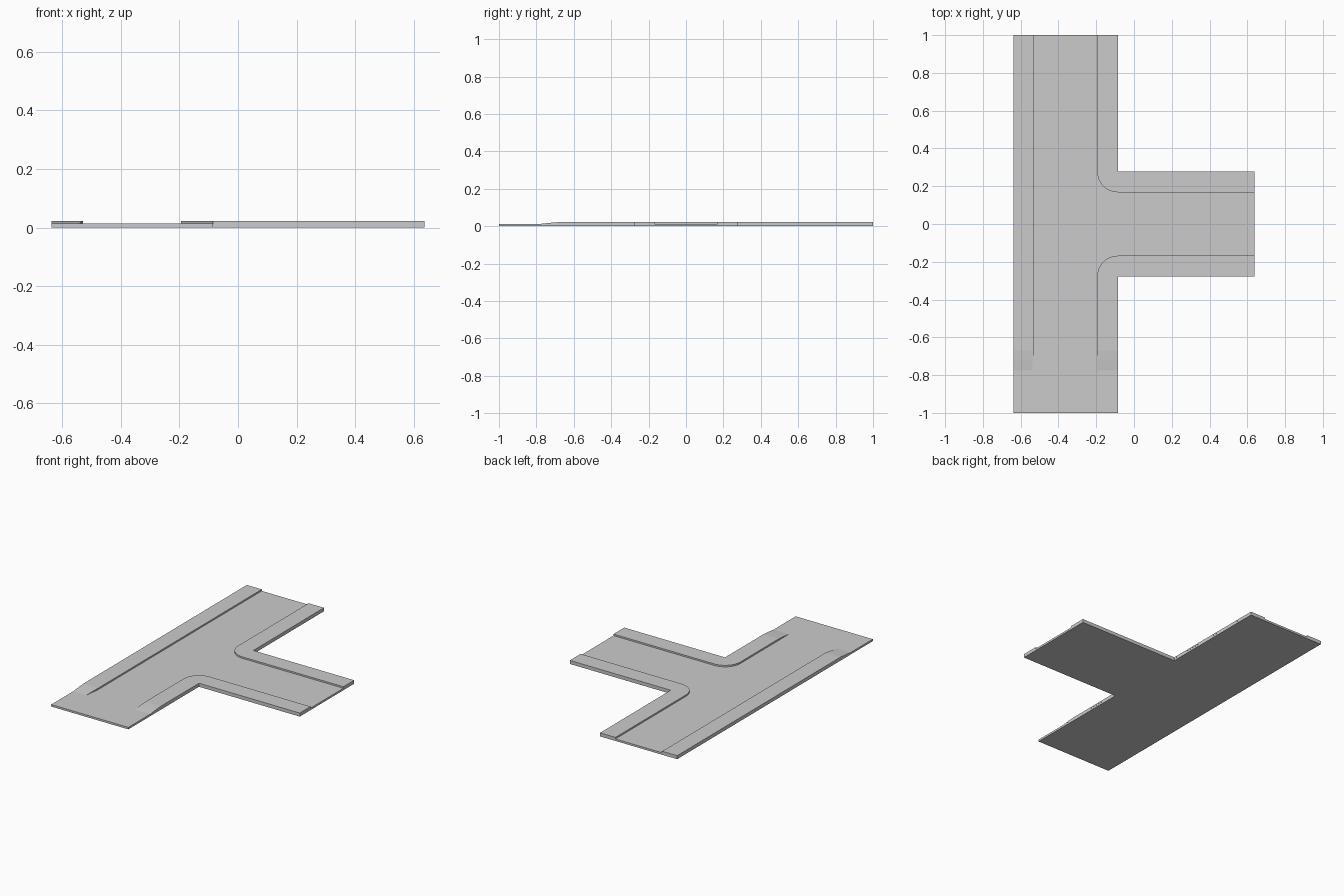
import bpy, bmesh, math

if "Cube" in bpy.data.objects:
    bpy.data.objects.remove(bpy.data.objects["Cube"])

# Shared layout of the junction
X0, X1, X_END = -0.637, -0.085, 0.637      # main strip edges, branch end
KERB_L, KERB_R = -0.53, -0.195             # inner kerb lines of main road
B_OUT, B_IN = 0.278, 0.168                 # branch outer edge and kerb line
ROAD, TOP = 0.013, 0.023                   # road and pavement heights
RAMP = [(-0.67, 1.0), (-0.72, 0.6), (-0.775, 0.0)]  # y, remaining kerb height


def prism(name, outline, z0, z1, ramp=False, bottom=True):
    """Extrude a flat outline; optionally slope its front end to the road."""
    bm = bmesh.new()
    face = bm.faces.new([bm.verts.new((x, y, z0)) for x, y in outline])
    ext = bmesh.ops.extrude_face_region(bm, geom=[face], use_keep_orig=True)
    for v in ext["geom"]:
        if isinstance(v, bmesh.types.BMVert):
            v.co.z = z1
    bmesh.ops.recalc_face_normals(bm, faces=bm.faces[:])
    if ramp:
        for y, _ in RAMP[:-1]:
            geom = bm.verts[:] + bm.edges[:] + bm.faces[:]
            bmesh.ops.bisect_plane(bm, geom=geom, plane_co=(0, y, 0), plane_no=(0, 1, 0))
        for v in bm.verts:
            if v.co.z > z0 + 0.001:
                for y, k in RAMP:
                    if abs(v.co.y - y) < 0.002:
                        v.co.z = z0 + (z1 - z0) * k
    if not bottom:
        low = [f for f in bm.faces if all(abs(v.co.z - z0) < 1e-6 for v in f.verts)]
        bmesh.ops.delete(bm, geom=low, context='FACES')
    bmesh.ops.remove_doubles(bm, verts=bm.verts[:], dist=1e-5)
    mesh = bpy.data.meshes.new(name)
    bm.to_mesh(mesh)
    bm.free()
    obj = bpy.data.objects.new(name, mesh)
    bpy.context.collection.objects.link(obj)
    return obj


def corner_pavement(name, side, y_end, ramp):
    """L-shaped pavement with a rounded inner kerb, side = +1 back or -1 front."""
    r = B_OUT - B_IN
    cx, cy = KERB_R + r, B_OUT
    arc = []
    for i in range(13):
        a = math.pi + i / 12 * math.pi / 2
        arc.append((cx + r * math.cos(a), side * (cy + r * math.sin(a))))
    pts = [(X1, y_end), (KERB_R, y_end)] + arc
    pts += [(X_END, side * B_IN), (X_END, side * B_OUT), (X1 + 0.0005, side * B_OUT)]
    return prism(name, pts, ROAD, TOP, ramp, bottom=False)


# T-shaped road slab
prism("road_slab", [(X0, -1), (X1, -1), (X1, -B_OUT), (X_END, -B_OUT),
                    (X_END, B_OUT), (X1, B_OUT), (X1, 1), (X0, 1)], 0, ROAD)

# Straight pavement along the closed side, ramped at the front
tip = RAMP[-1][0]
prism("straight_pavement", [(X0, tip), (KERB_L - 0.012, tip), (KERB_L, RAMP[0][0]),
                            (KERB_L, 1), (X0, 1)], ROAD, TOP, ramp=True, bottom=False)

# Corner pavements around the branch
corner_pavement("back_corner_pavement", 1, 1.0, False)
corner_pavement("front_corner_pavement", -1, tip, True)
